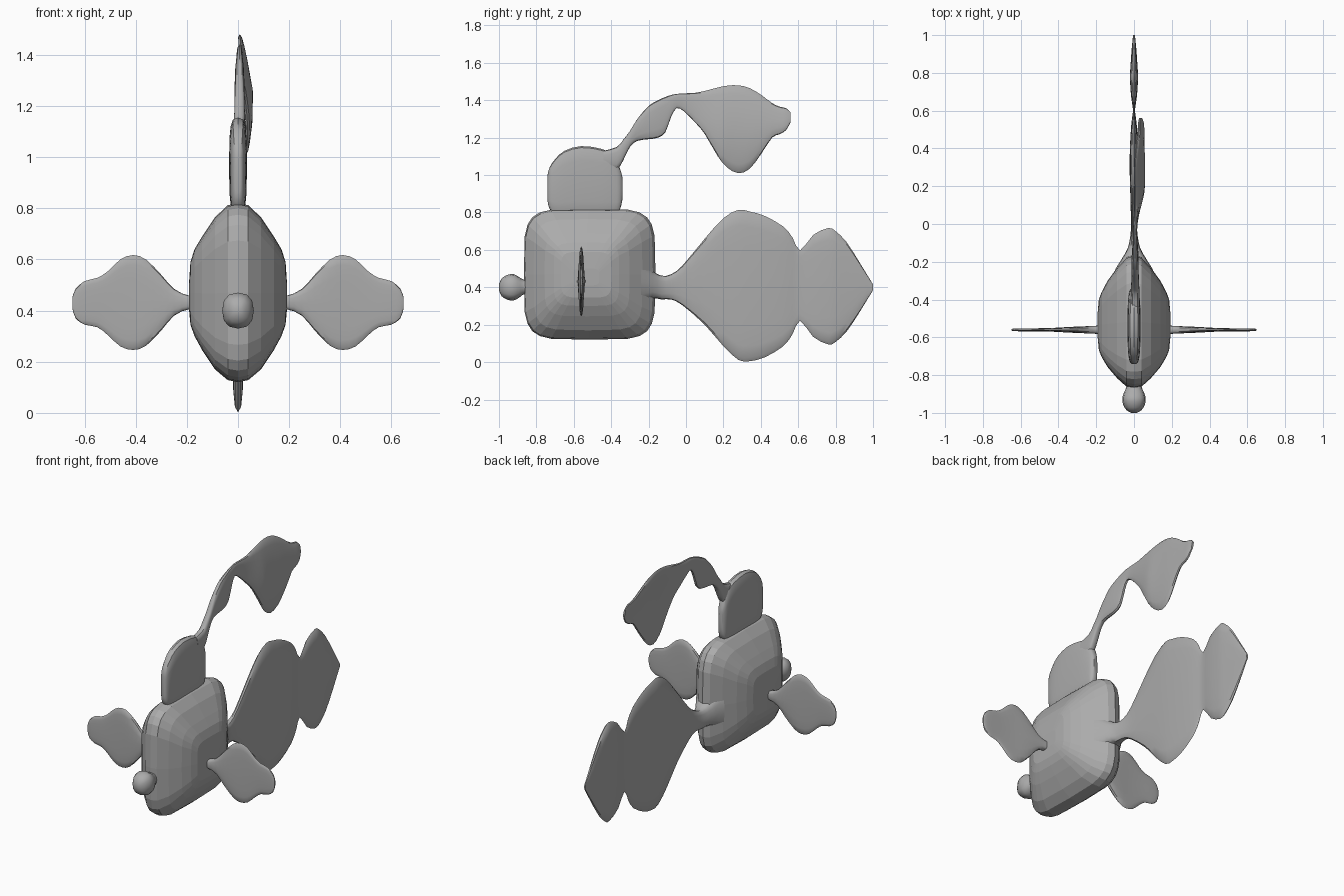
import bpy, bmesh, math

grey = bpy.data.materials.new("plain grey")
grey.diffuse_color = (0.41, 0.41, 0.41, 1)


def smooth_stations(st, steps):
    """Catmull-Rom interpolation between cross-section stations."""
    out = []
    for i in range(len(st) - 1):
        p0, p1, p2, p3 = st[max(i - 1, 0)], st[i], st[i + 1], st[min(i + 2, len(st) - 1)]
        for k in range(steps):
            t = k / steps
            out.append([0.5 * (2 * b + (c - a) * t + (2 * a - 5 * b + 4 * c - d) * t * t
                               + (3 * b - a - 3 * c + d) * t ** 3)
                        for a, b, c, d in zip(p0, p1, p2, p3)])
    return out + [list(st[-1])]


def loft(name, stations, place, steps=2, sides=16, power=2.6, smooth=True):
    """Skin superellipse rings; a station is (position, low z, high z, half thickness)."""
    bm = bmesh.new()
    rings = []
    for pos, lo, hi, half in smooth_stations(stations, steps):
        ring = []
        for k in range(sides):
            a = 2 * math.pi * k / sides
            c, s = math.cos(a), math.sin(a)
            u = math.copysign(abs(c) ** (2 / power), c) * half
            w = math.copysign(abs(s) ** (2 / power), s) * (hi - lo) / 2
            ring.append(bm.verts.new(place(pos, u, (lo + hi) / 2 + w)))
        rings.append(ring)
    for r, q in zip(rings, rings[1:]):
        for k in range(sides):
            j = (k + 1) % sides
            bm.faces.new((r[k], r[j], q[j], q[k]))
    bm.faces.new(rings[0])
    bm.faces.new(rings[-1])
    bmesh.ops.recalc_face_normals(bm, faces=bm.faces)
    mesh = bpy.data.meshes.new(name)
    bm.to_mesh(mesh)
    bm.free()
    mesh.materials.append(grey)
    ob = bpy.data.objects.new(name, mesh)
    bpy.context.collection.objects.link(ob)
    if smooth:
        bpy.ops.object.select_all(action='DESELECT')
        ob.select_set(True)
        bpy.context.view_layer.objects.active = ob
        bpy.ops.object.shade_smooth_by_angle(angle=math.radians(35))
    return ob


def along_y(pos, u, z):
    return (u, pos, z)


# Body: rounded block that narrows towards both sides
half_body = [(0.04, 0.128, 0.812, 0.342), (0.09, 0.17, 0.765, 0.292),
             (0.14, 0.245, 0.69, 0.228), (0.17, 0.30, 0.64, 0.175),
             (0.186, 0.345, 0.59, 0.135), (0.192, 0.41, 0.50, 0.07)]
body = [(-x, a, b, h) for x, a, b, h in reversed(half_body)]
body += [(0, 0.12, 0.82, 0.352)] + half_body
loft("body", body, lambda x, u, z: (x, u - 0.515 - 0.1 * abs(x), z),
     steps=1, sides=24, power=5, smooth=False)

# Nose knob
loft("nose", [(-1.0, 0.385, 0.415, 0.015), (-0.985, 0.352, 0.448, 0.04),
              (-0.955, 0.334, 0.466, 0.058), (-0.92, 0.33, 0.47, 0.062),
              (-0.885, 0.35, 0.45, 0.05), (-0.86, 0.365, 0.44, 0.04),
              (-0.80, 0.365, 0.44, 0.04)],
     along_y, sides=12, power=2.4)

# Tail: narrow root, large lobe, waist, pointed end lobe
loft("tail", [(-0.24, 0.30, 0.56, 0.10), (-0.18, 0.34, 0.49, 0.062),
              (-0.13, 0.335, 0.462, 0.034), (-0.08, 0.335, 0.47, 0.022),
              (-0.02, 0.305, 0.515, 0.016), (0.10, 0.20, 0.66, 0.018),
              (0.20, 0.085, 0.77, 0.021), (0.28, 0.012, 0.814, 0.023),
              (0.34, 0.005, 0.805, 0.023), (0.42, 0.025, 0.782, 0.021),
              (0.52, 0.085, 0.725, 0.015), (0.57, 0.15, 0.665, 0.009),
              (0.61, 0.222, 0.597, 0.006), (0.68, 0.135, 0.68, 0.016),
              (0.76, 0.095, 0.717, 0.021), (0.80, 0.108, 0.70, 0.021),
              (0.86, 0.165, 0.64, 0.017), (0.93, 0.27, 0.53, 0.012),
              (1.0, 0.385, 0.415, 0.005)],
     along_y, power=3)

# Side fins, mirrored
fin = [(0.15, 0.39, 0.47, 0.026), (0.19, 0.405, 0.458, 0.022), (0.25, 0.38, 0.485, 0.019),
       (0.30, 0.322, 0.54, 0.017), (0.36, 0.262, 0.60, 0.014), (0.41, 0.246, 0.617, 0.011),
       (0.46, 0.26, 0.60, 0.009), (0.51, 0.305, 0.553, 0.008), (0.55, 0.335, 0.528, 0.008),
       (0.60, 0.345, 0.515, 0.008), (0.635, 0.37, 0.485, 0.007), (0.648, 0.41, 0.45, 0.004)]
for side, label in ((1, "right"), (-1, "left")):
    loft(label + "_fin", fin, lambda x, u, z: (side * x, u - 0.56, z), power=3)

# Upright disc on top of the body
loft("top_disc", [(-0.74, 0.86, 1.0, 0.012), (-0.73, 0.82, 1.04, 0.022),
                  (-0.70, 0.79, 1.085, 0.029), (-0.65, 0.78, 1.13, 0.033),
                  (-0.56, 0.78, 1.155, 0.035), (-0.45, 0.78, 1.14, 0.034),
                  (-0.39, 0.79, 1.105, 0.03), (-0.355, 0.81, 1.04, 0.025),
                  (-0.34, 0.87, 0.99, 0.012)],
     along_y, power=3.5)


# Stalk and hanging flap, with the lower flap swept to one side
def swept(y, u, z):
    forward = min(max((y + 0.02) / 0.2, 0), 1)
    drop = min(max((1.48 - z) / 0.22, 0), 1)
    low = min(max((1.15 - z) / 0.15, 0), 1)
    return (u + 0.006 + forward * (0.038 * drop - 0.014 * low), y, z)


loft("stalk_and_flap",
     [(-0.44, 1.03, 1.13, 0.024), (-0.37, 1.03, 1.15, 0.024), (-0.335, 1.08, 1.19, 0.022),
      (-0.30, 1.15, 1.235, 0.02), (-0.26, 1.183, 1.30, 0.019), (-0.20, 1.192, 1.37, 0.019),
      (-0.15, 1.20, 1.40, 0.017), (-0.11, 1.23, 1.418, 0.014), (-0.08, 1.31, 1.428, 0.012),
      (-0.05, 1.358, 1.434, 0.011), (-0.01, 1.34, 1.437, 0.011), (0.05, 1.28, 1.44, 0.012),
      (0.10, 1.22, 1.45, 0.013), (0.17, 1.10, 1.468, 0.014), (0.22, 1.04, 1.478, 0.014),
      (0.28, 1.01, 1.48, 0.014), (0.34, 1.033, 1.465, 0.014), (0.40, 1.11, 1.43, 0.013),
      (0.46, 1.20, 1.385, 0.012), (0.50, 1.218, 1.366, 0.011), (0.535, 1.24, 1.358, 0.01),
      (0.56, 1.285, 1.335, 0.006)],
     swept, power=3)
